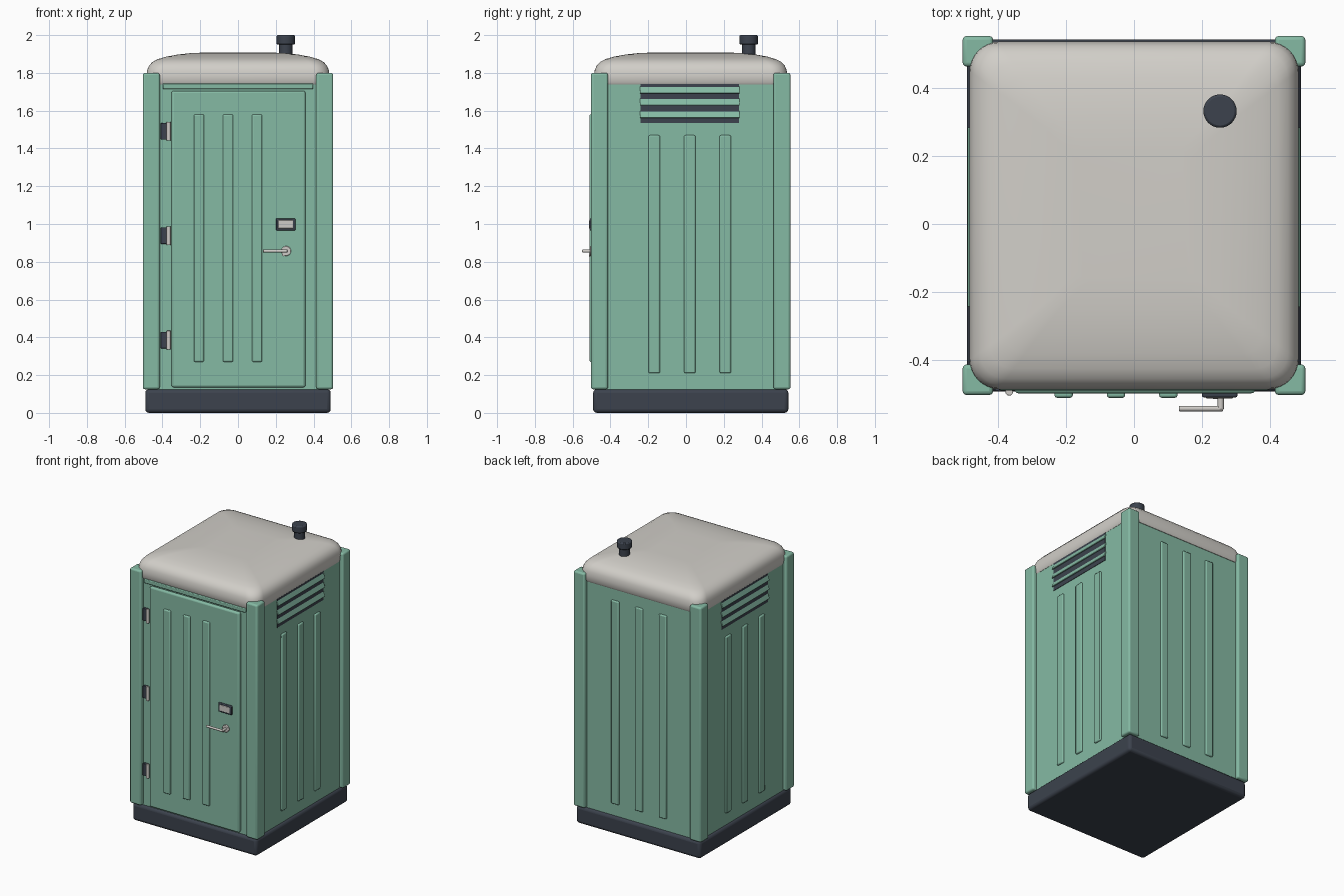
import bpy, bmesh, math
from mathutils import Matrix, Vector

old = bpy.data.objects.get("Cube")
if old:
    bpy.data.objects.remove(old, do_unlink=True)

CY = 0.025  # depth centre of the cabin


def material(name, rgb):
    m = bpy.data.materials.new(name)
    m.use_nodes = True
    m.diffuse_color = (*rgb, 1)
    b = next(n for n in m.node_tree.nodes if n.type == 'BSDF_PRINCIPLED')
    b.inputs["Base Color"].default_value = (*rgb, 1)
    b.inputs["Roughness"].default_value = 0.6
    return m


GREEN = material("mint green plastic", (0.235, 0.49, 0.37))
ROOF = material("warm white plastic", (0.64, 0.62, 0.58))
DARK = material("dark slate", (0.045, 0.055, 0.075))
METAL = material("pale metal", (0.62, 0.60, 0.57))


def finish(name, bm, mat, bevel=0, segments=2):
    bmesh.ops.recalc_face_normals(bm, faces=bm.faces)
    me = bpy.data.meshes.new(name)
    bm.to_mesh(me)
    bm.free()
    me.materials.append(mat)
    ob = bpy.data.objects.new(name, me)
    bpy.context.collection.objects.link(ob)
    if bevel:
        mod = ob.modifiers.new("Bevel", 'BEVEL')
        mod.width, mod.segments = bevel, segments
    bpy.ops.object.select_all(action='DESELECT')
    bpy.context.view_layer.objects.active = ob
    ob.select_set(True)
    bpy.ops.object.shade_smooth_by_angle(angle=math.radians(40))
    return ob


def box(name, x, y, z, mat, bevel=0.0, segments=2, tilt=0.0):
    """Box from (min, max) pairs, optionally tilted about the y axis."""
    bm = bmesh.new()
    size = Matrix.Diagonal((x[1] - x[0], y[1] - y[0], z[1] - z[0], 1))
    mid = Matrix.Translation([(a + b) / 2 for a, b in (x, y, z)])
    bmesh.ops.create_cube(bm, size=1, matrix=mid @ Matrix.Rotation(tilt, 4, 'Y') @ size)
    return finish(name, bm, mat, bevel, segments)


def rod(name, start, end, r, mat, bevel=0.0, sides=24):
    a, b = Vector(start), Vector(end)
    bm = bmesh.new()
    turn = (b - a).to_track_quat('Z', 'Y').to_matrix().to_4x4()
    bmesh.ops.create_cone(bm, cap_ends=True, segments=sides, radius1=r, radius2=r,
                          depth=(b - a).length, matrix=Matrix.Translation((a + b) / 2) @ turn)
    ob = finish(name, bm, mat, bevel)
    if bevel:
        ob.modifiers["Bevel"].limit_method = 'ANGLE'
    return ob


def span(c, half):
    return (c - half, c + half)


# Base tray and cabin body
box("base", span(0, 0.491), span(CY, 0.517), (0, 0.125), DARK, 0.02, 3)
box("cabin_walls", span(0, 0.475), span(CY, 0.5), (0.12, 1.76), GREEN)

# Corner posts
for sx, side in ((-1, "right"), (1, "left")):
    for sy, end in ((-1, "front"), (1, "back")):
        box(f"{end}_{side}_post", span(sx * 0.459, 0.045), span(CY + sy * 0.483, 0.045),
            (0.125, 1.8), GREEN, 0.012, 3)

# Side ribs and louvred vents
for s, side in ((-1, "right"), (1, "left")):
    def out(a, b):
        return tuple(sorted((s * a, s * b)))
    for i in range(3):
        box(f"{side}_wall_rib_{i + 1}", out(0.465, 0.487), span(0.02 + (i - 1) * 0.188, 0.03),
            (0.21, 1.47), GREEN, 0.007)
    box(f"{side}_vent_backing", out(0.47, 0.478), span(0.02, 0.26), (1.535, 1.74), DARK)
    for i in range(3):
        box(f"{side}_vent_slat_{i + 1}", out(0.476, 0.484), span(0.02, 0.264),
            span(1.58 + i * 0.065, 0.02), GREEN, 0.003, 2, -s * math.radians(22))

# Back ribs
for i in range(3):
    box(f"back_wall_rib_{i + 1}", span((i - 1) * 0.188, 0.03), (CY + 0.49, CY + 0.512),
        (0.21, 1.66), GREEN, 0.007)

# Door, lintel and jambs
box("door", (-0.352, 0.357), (-0.498, -0.47), (0.135, 1.705), GREEN, 0.012, 3)
box("door_lintel", span(0, 0.398), (-0.489, -0.47), (1.714, 1.745), GREEN, 0.005)
for i in range(3):
    box(f"door_rib_{i + 1}", span(-0.207 + i * 0.154, 0.027), (-0.511, -0.49),
        (0.27, 1.58), GREEN, 0.007)

# Hinges
for i in range(3):
    z = 0.385 + i * 0.553
    box(f"hinge_leaf_{i + 1}", (-0.409, -0.375), (-0.492, -0.47), span(z, 0.044), DARK, 0.003)
    rod(f"hinge_pin_{i + 1}", (-0.367, -0.494, z - 0.05), (-0.367, -0.494, z + 0.05),
        0.011, METAL, 0.002, 16)

# Lock indicator
box("lock_plate", (0.2, 0.304), (-0.51, -0.49), (0.966, 1.03), DARK, 0.005)
box("lock_window", (0.212, 0.292), (-0.513, -0.5), (0.976, 1.02), METAL, 0.003)

# Lever handle
rod("handle_rose", (0.255, -0.49, 0.857), (0.255, -0.507, 0.857), 0.026, METAL, 0.003)
rod("handle_stem", (0.255, -0.5, 0.857), (0.255, -0.546, 0.857), 0.009, METAL, 0.002, 16)
rod("handle_lever", (0.262, -0.543, 0.857), (0.132, -0.543, 0.857), 0.008, METAL, 0.003, 16)
rod("handle_key", (0.24, -0.505, 0.836), (0.24, -0.514, 0.836), 0.007, METAL, 0, 12)

# Roof: rounded rectangles stacked as (inset, height), closed at both ends
bm = bmesh.new()
rings = []
for inset, z in ((0.03, 1.735), (0.008, 1.738), (0.001, 1.75), (0, 1.785), (0.003, 1.815),
                 (0.013, 1.838), (0.031, 1.858), (0.06, 1.873), (0.105, 1.886),
                 (0.165, 1.897), (0.235, 1.905), (0.32, 1.908)):
    r = max(0.085 - inset * 0.25, 0.03)
    hx, hy = 0.484 - inset, 0.511 - inset
    ring = []
    for q, (sx, sy) in enumerate(((1, 1), (-1, 1), (-1, -1), (1, -1))):
        for k in range(9):
            a = (q + k / 8) * math.pi / 2
            ring.append(bm.verts.new((sx * (hx - r) + r * math.cos(a),
                                      CY + sy * (hy - r) + r * math.sin(a), z)))
    rings.append(ring)
for lo, hi in zip(rings, rings[1:]):
    for i in range(len(lo)):
        j = (i + 1) % len(lo)
        bm.faces.new((lo[i], lo[j], hi[j], hi[i]))
bm.faces.new(rings[0][::-1])
bm.faces.new(rings[-1])
finish("roof", bm, ROOF)

# Vent pipe with cap
rod("vent_pipe", (0.253, 0.332, 1.86), (0.253, 0.332, 1.96), 0.036, DARK, 0, 32)
rod("vent_cap", (0.253, 0.332, 1.95), (0.253, 0.332, 2.0), 0.049, DARK, 0.007, 32)
